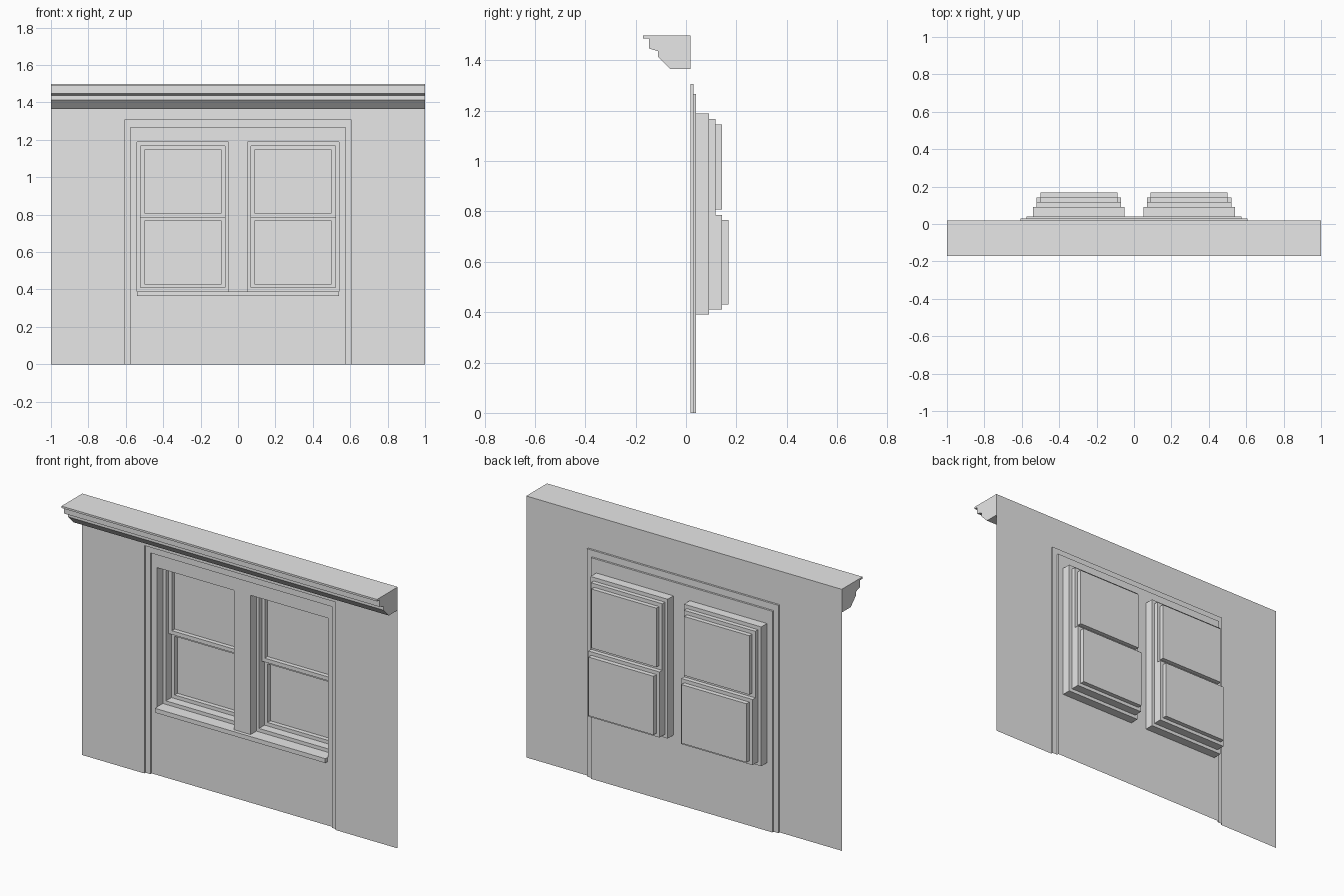
import bpy
import bmesh

cube = bpy.data.objects.get("Cube")
if cube:
    bpy.data.objects.remove(cube, do_unlink=True)

grey = bpy.data.materials.new("plain_grey")
grey.use_nodes = True
grey.diffuse_color = (0.8, 0.8, 0.8, 1)
grey.node_tree.nodes["Principled BSDF"].inputs["Base Color"].default_value = grey.diffuse_color


def finish(name, bm):
    bmesh.ops.remove_doubles(bm, verts=bm.verts, dist=0.0005)
    mesh = bpy.data.meshes.new(name)
    bm.to_mesh(mesh)
    bm.free()
    mesh.materials.append(grey)
    obj = bpy.data.objects.new(name, mesh)
    bpy.context.collection.objects.link(obj)
    return obj


def inside(x, z, rect):
    return rect[0] < x < rect[1] and rect[2] < z < rect[3]


def sheet(name, outer, y, holes=(), depth=0):
    """Front-facing sheet with rectangular openings and reveals running back."""
    bm = bmesh.new()

    def quad(points):
        bm.faces.new([bm.verts.new(p) for p in points])

    rects = [outer, *holes]
    xs = sorted({x for r in rects for x in r[:2]})
    zs = sorted({z for r in rects for z in r[2:]})
    for a, b in zip(xs, xs[1:]):
        for c, d in zip(zs, zs[1:]):
            if not any(inside((a + b) / 2, (c + d) / 2, h) for h in holes):
                quad([(a, y, c), (b, y, c), (b, y, d), (a, y, d)])
    for a, b, c, d in holes:
        corners = [(a, c), (b, c), (b, d), (a, d)]
        for p, q in zip(corners, corners[1:] + corners[:1]):
            if p[1] == q[1] == 0:
                continue  # openings that reach the floor have no bottom reveal
            quad([(p[0], y, p[1]), (q[0], y, q[1]),
                  (q[0], y + depth, q[1]), (p[0], y + depth, p[1])])
    return finish(name, bm)


def prism(name, profile, half_width, open_back=False):
    """Extrude a (y, z) profile along x; the last profile edge is the back."""
    bm = bmesh.new()
    left = [bm.verts.new((half_width, y, z)) for y, z in profile]
    right = [bm.verts.new((-half_width, y, z)) for y, z in profile]
    bm.faces.new(left)
    bm.faces.new(right[::-1])
    n = len(profile)
    for i in range(n - 1 if open_back else n):
        j = (i + 1) % n
        bm.faces.new([left[j], left[i], right[i], right[j]])
    bmesh.ops.recalc_face_normals(bm, faces=bm.faces)
    return finish(name, bm)


def side_rect(side, near, far, low, high):
    a, b = sorted((side * near, side * far))
    return (a, b, low, high)


# Depths of the successive steps
WALL, CASING, PANEL, FRAME, UPPER, LOWER, GLASS = (
    0.018, 0.029, 0.04, 0.092, 0.117, 0.142, 0.168)
TOP = 1.498

# Wall and the two shallow steps of the tall surround
surround = (-0.606, 0.606, 0, 1.305)
recess = (-0.575, 0.575, 0, 1.267)
sheet("wall", (-1, 1, 0, TOP), WALL, [surround], CASING - WALL)
sheet("surround_step", surround, CASING, [recess], PANEL - CASING)

# Panel holding both window openings
openings = [side_rect(s, 0.052, 0.541, 0.39, 1.188) for s in (1, -1)]
sheet("recessed_panel", recess, PANEL, openings, FRAME - PANEL)

# Sash windows, one on each side of the mullion
for side, label, opening in zip((1, -1), ("left", "right"), openings):
    frame = side_rect(side, 0.069, 0.521, 0.41, 1.167)
    lower = side_rect(side, 0.069, 0.521, 0.41, 0.786)
    upper_pane = side_rect(side, 0.088, 0.501, 0.808, 1.146)
    lower_pane = side_rect(side, 0.088, 0.501, 0.43, 0.766)
    sheet(label + "_window_frame", opening, FRAME, [frame], UPPER - FRAME)
    sheet(label + "_upper_sash", frame, UPPER, [upper_pane, lower], LOWER - UPPER)
    sheet(label + "_lower_sash", lower, LOWER, [lower_pane], GLASS - LOWER)
    sheet(label + "_upper_pane", upper_pane, LOWER)
    sheet(label + "_lower_pane", lower_pane, GLASS)

# Shared window sill
prism("window_sill", [(PANEL, 0.39), (0.02, 0.39), (0.02, 0.365), (PANEL, 0.365)],
      0.539, open_back=True)

# Moulded cornice along the top of the wall
prism("cornice", [(WALL, TOP), (-0.17, TOP), (-0.17, 1.487), (-0.147, 1.487),
                  (-0.147, 1.447), (-0.111, 1.436), (-0.111, 1.414),
                  (-0.063, 1.365), (WALL, 1.365)], 1, open_back=True)
